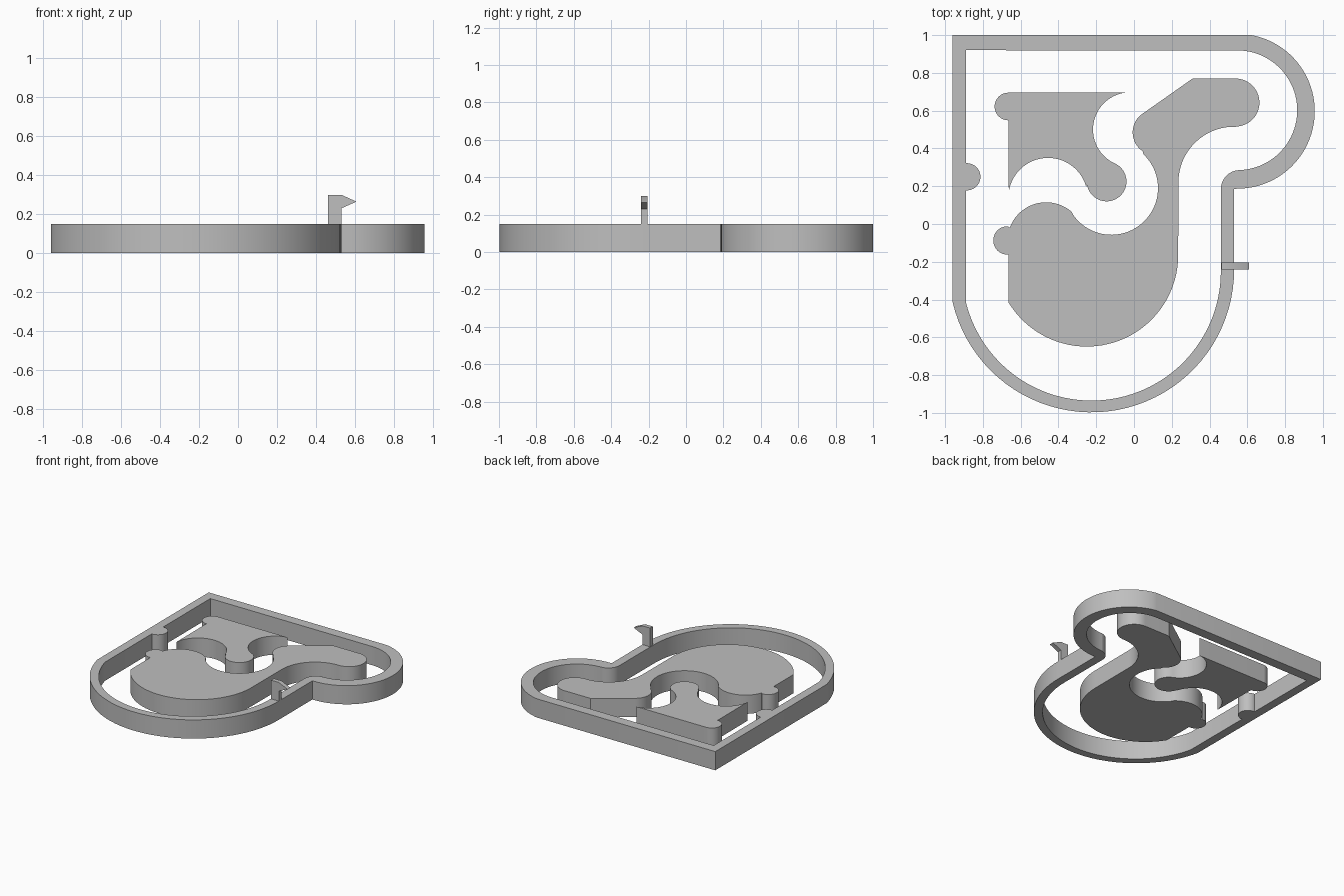
import bpy, bmesh
from math import sin, cos, radians
from mathutils import Vector

cube = bpy.data.objects.get("Cube")
if cube:
    bpy.data.objects.remove(cube, do_unlink=True)

grey = bpy.data.materials.new("plain_grey")
grey.use_nodes = True
tone = (0.52, 0.52, 0.52, 1)
grey.diffuse_color = tone
grey.node_tree.nodes["Principled BSDF"].inputs["Base Color"].default_value = tone

HEIGHT = 0.15


def arc(cx, cy, r, start, end):
    """Points on an arc, angles in degrees."""
    n = max(4, round(abs(end - start) / 4))
    angles = [radians(start + (end - start) * i / n) for i in range(n + 1)]
    return [(cx + r * cos(a), cy + r * sin(a)) for a in angles]


def tidy(points):
    """Drop points that nearly coincide with the one before."""
    out = []
    for p in points:
        if not out or (Vector(p) - Vector(out[-1])).length > 0.004:
            out.append(p)
    if (Vector(out[0]) - Vector(out[-1])).length < 0.004:
        out.pop()
    return out


def slab(name, outlines, to_3d, depth):
    """Fill closed outlines (later ones are holes) and extrude them by depth."""
    bm = bmesh.new()
    for outline in outlines:
        verts = [bm.verts.new(to_3d(*p)) for p in tidy(outline)]
        for a, b in zip(verts, verts[1:] + verts[:1]):
            bm.edges.new((a, b))
    bmesh.ops.triangle_fill(bm, edges=bm.edges[:], use_beauty=True)
    grown = bmesh.ops.extrude_face_region(bm, geom=bm.faces[:], use_keep_orig=True)
    moved = [g for g in grown["geom"] if isinstance(g, bmesh.types.BMVert)]
    bmesh.ops.translate(bm, verts=moved, vec=depth)
    bmesh.ops.recalc_face_normals(bm, faces=bm.faces[:])
    mesh = bpy.data.meshes.new(name)
    bm.to_mesh(mesh)
    bm.free()
    mesh.materials.append(grey)
    obj = bpy.data.objects.new(name, mesh)
    bpy.context.collection.objects.link(obj)
    bpy.ops.object.select_all(action="DESELECT")
    obj.select_set(True)
    bpy.context.view_layer.objects.active = obj
    bpy.ops.object.shade_smooth_by_angle(angle=radians(30))
    return obj


def flat(x, y):
    return (x, y, 0)


UP = (0, 0, HEIGHT)

# Outer wall, with a round stud on the inside of its left side
wall_outside = (
    [(-0.96, 1)]
    + arc(0.547, 0.597, 0.41, 79.4, -90)
    + [(0.53, 0.185)]
    + arc(-0.225, -0.242, 0.755, 0, -166.8)
)
wall_inside = (
    [(-0.89, 0.92)]
    + arc(0.547, 0.602, 0.317, 90, -90)
    + arc(0.56, 0.185, 0.1, 90, 180)
    + arc(-0.225, -0.25, 0.685, 0, -166)
    + arc(-0.885, 0.25, 0.072, -94, 94)
)
slab("outer_wall", [wall_outside, wall_inside], flat, UP)

# Smaller inner piece with a hooked knob
small_piece = (
    arc(-0.665, 0.622, 0.073, 270, 90)
    + arc(-0.02, 0.5, 0.197, 98, 246)
    + arc(-0.145, 0.225, 0.105, 64, -172)
    + arc(-0.455, 0.14, 0.21, 16, 172)
    + [(-0.665, 0.17)]
)
slab("small_inner_piece", [small_piece], flat, UP)

# Larger inner piece with a rounded belly and a bent arm
large_piece = (
    [(0.31, 0.77)]
    + arc(0.537, 0.643, 0.127, 90, -80)
    + arc(0.53, 0.22, 0.295, 88, 180)
    + arc(-0.25, -0.165, 0.484, 0, -149)
    + arc(-0.67, -0.087, 0.075, 274, 88)
    + arc(-0.465, -0.09, 0.205, 160, 49)
    + arc(-0.12, 0.19, 0.247, 211, 406.5)
    + arc(0.113, 0.485, 0.12, 236, 122)
)
slab("large_inner_piece", [large_piece], flat, UP)

# Upright catch with a pointed tip on the right-hand wall
catch = [(0.463, 0.15), (0.53, 0.15), (0.53, 0.23), (0.608, 0.265), (0.53, 0.3), (0.463, 0.3)]
slab("catch", [catch], lambda x, z: (x, -0.24, z), (0, 0.035, 0))
